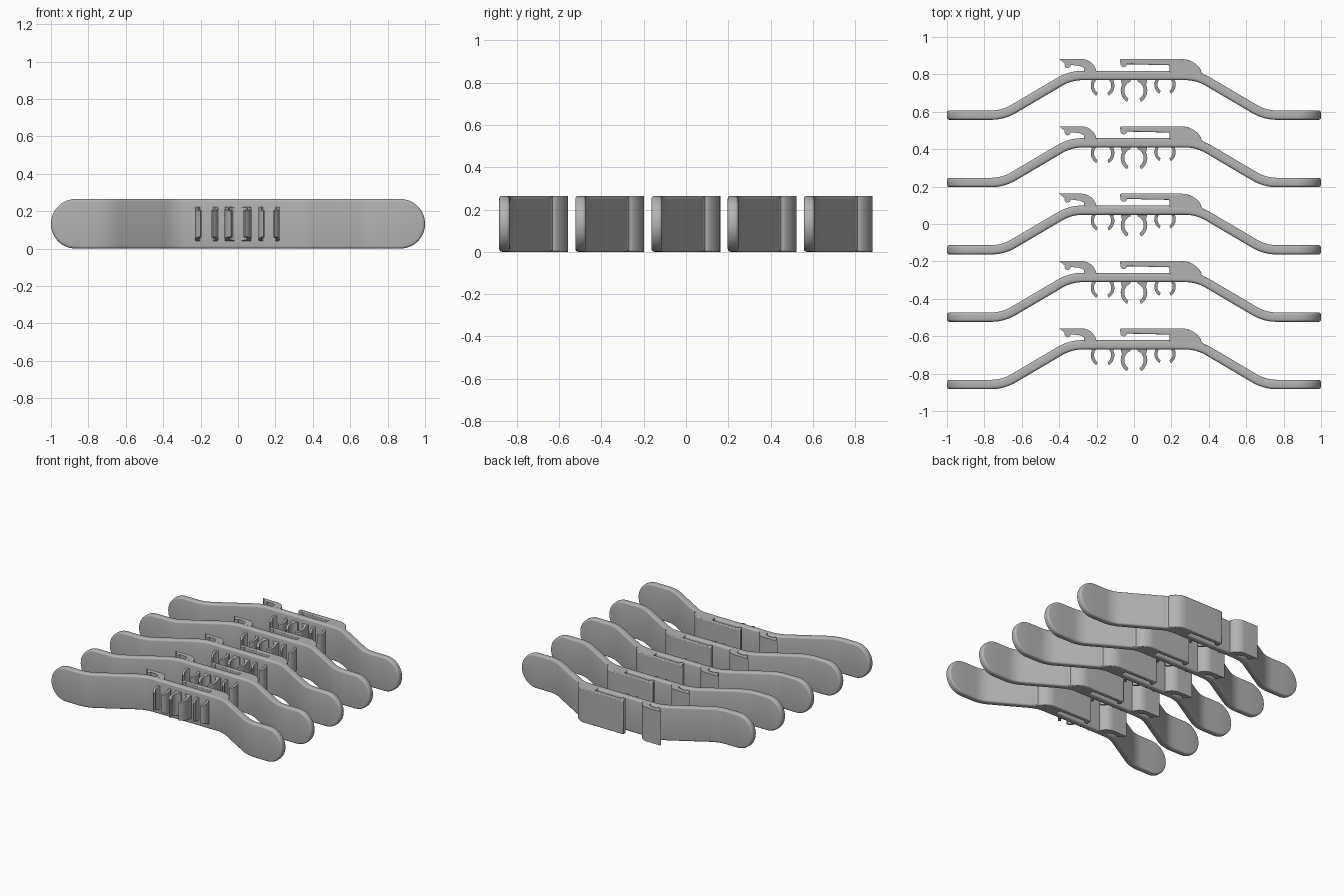
import bpy, bmesh, math
from mathutils import Vector

if "Cube" in bpy.data.objects:
    bpy.data.objects.remove(bpy.data.objects["Cube"])

H = 0.265          # height of every strap
MID = H / 2
PITCH = 0.36       # spacing of the five straps

grey = bpy.data.materials.new("grey plastic")
grey.diffuse_color = (0.45, 0.45, 0.45, 1)
grey.use_nodes = True
grey.node_tree.nodes["Principled BSDF"].inputs["Base Color"].default_value = grey.diffuse_color


def finish(name, bm, bevel=0):
    bmesh.ops.recalc_face_normals(bm, faces=bm.faces)
    me = bpy.data.meshes.new(name)
    bm.to_mesh(me)
    bm.free()
    me.materials.append(grey)
    ob = bpy.data.objects.new(name, me)
    bpy.context.collection.objects.link(ob)
    bpy.ops.object.select_all(action='DESELECT')
    ob.select_set(True)
    bpy.context.view_layer.objects.active = ob
    bpy.ops.object.shade_smooth_by_angle(angle=math.radians(35))
    if bevel:
        m = ob.modifiers.new("soft edge", 'BEVEL')
        m.width, m.segments, m.limit_method = bevel, 2, 'ANGLE'
        m.angle_limit = math.radians(60)
    return ob


def prism(name, pts, half_z, bevel=0):
    """Extrude an xy outline around mid height; half_z depends on y."""
    bm = bmesh.new()
    lo = [bm.verts.new((x, y, MID - half_z(y))) for x, y in pts]
    hi = [bm.verts.new((x, y, MID + half_z(y))) for x, y in pts]
    bm.faces.new(lo)
    bm.faces.new(hi)
    for i in range(len(pts)):
        j = (i + 1) % len(pts)
        bm.faces.new((lo[i], lo[j], hi[j], hi[i]))
    return finish(name, bm, bevel)


def arc(cx, cy, r, a0, a1, n):
    return [(cx + r * math.cos(math.radians(a0 + (a1 - a0) * i / n)),
             cy + r * math.sin(math.radians(a0 + (a1 - a0) * i / n))) for i in range(n + 1)]


# Bent centre line of the strap, with rounded corners
def centre_line():
    corners = [Vector(p) for p in ((-1, -0.135), (-0.70, -0.135), (-0.34, 0.077),
                                   (0.34, 0.077), (0.70, -0.135), (1, -0.135))]
    pts = [corners[0]]
    for a, b, c in zip(corners, corners[1:], corners[2:]):
        p = b + (a - b).normalized() * 0.065
        q = b + (c - b).normalized() * 0.065
        for i in range(9):
            t = i / 8
            pts.append(p * (1 - t) ** 2 + b * 2 * t * (1 - t) + q * t * t)
    return pts + [corners[-1]]


def strap_band():
    path = centre_line()
    R, half, fil = MID, 0.025, 0.014
    # layers through the thickness: (normal offset, inset) with rounded edges
    quarter = [math.radians(a) for a in (0, 22.5, 45, 67.5, 90)]
    layers = [(-half + fil * (1 - math.cos(a)), fil * (1 - math.sin(a))) for a in quarter]
    layers += [(-n, ins) for n, ins in reversed(layers)]
    bm = bmesh.new()
    rings = []
    for n, ins in layers:
        r = R - ins
        st = []
        # left round end, bends, right round end
        for i in range(1, 17):
            a = math.radians(90 * i / 16)
            st.append((-1 + R - r * math.cos(a), path[0].y + n, r * math.sin(a)))
        for i in range(1, len(path) - 1):
            d = (path[i + 1] - path[i]).normalized() + (path[i] - path[i - 1]).normalized()
            d.normalize()
            st.append((path[i].x - d.y * n, path[i].y + d.x * n, r))
        st += [(-x, y, h) for x, y, h in reversed(st[:16])]
        y0 = path[0].y + n
        tip = 1 - ins
        up = [bm.verts.new((x, y, MID + h)) for x, y, h in st]
        dn = [bm.verts.new((x, y, MID - h)) for x, y, h in st]
        left = bm.verts.new((-tip, y0, MID))
        right = bm.verts.new((tip, y0, MID))
        rings.append([left] + up + [right] + dn[::-1])
    for a, b in zip(rings, rings[1:]):
        for i in range(len(a)):
            j = (i + 1) % len(a)
            bm.faces.new((a[i], a[j], b[j], b[i]))
    # broad faces, front and back
    for ring in (rings[0], rings[-1]):
        N = len(ring)
        for i in range(N // 2):
            quad = [ring[i], ring[i + 1], ring[(N - i - 1) % N], ring[(N - i) % N]]
            bm.faces.new(list(dict.fromkeys(quad)))
    return finish("strap_band", bm)


def full(y):
    return MID


def bead(name, x, y, r):
    return prism(name, arc(x, y, r, 0, 337.5, 15), full)


parts = [strap_band()]

# Long spring clip: thin tongue and solid root flowing into the strap
tongue = [(-0.075, 0.165), (-0.075, 0.150), (-0.04, 0.137), (0.19, 0.132), (0.19, 0.085),
          (0.345, 0.072), (0.40, 0.062)]
crest = [(0.36, 0.093)] + arc(0.255, 0.045, 0.12, 30, 90, 8)
parts.append(prism("long_clip", tongue + crest, full, 0.006))
parts.append(bead("long_clip_bead", -0.055, 0.140, 0.018))

# Short hooked clip
short = [(-0.40, 0.165), (-0.365, 0.137), (-0.29, 0.128), (-0.268, 0.118), (-0.265, 0.09),
         (-0.20, 0.09), (-0.203, 0.11)] + arc(-0.28, 0.085, 0.08, 25, 90, 8)
parts.append(prism("short_clip", short, full))
parts.append(bead("short_clip_bead", -0.355, 0.133, 0.016))


# Three pairs of curved gripping fingers on the front
def finger_pair(label, cx, cy, r_out, r_in):
    tip_y = cy - r_out * 0.85

    def half_z(y):
        return 0.068 + 0.024 * max(0, min(1, (y - tip_y) / (0.055 - tip_y)))
    outline = arc(0, cy, r_out, -58, 25, 10)
    outline += [(r_out, 0.058), (r_in * 0.34, 0.058)]
    top = math.degrees(math.asin(min(0.94, (0.052 - cy) / r_in)))
    outline += arc(0, cy, r_in, top, -55, 12)
    for side, s in (("left", -1), ("right", 1)):
        parts.append(prism(f"{label}_finger_{side}", [(cx + s * x, y) for x, y in outline], half_z))


finger_pair("medium", -0.168, 0.022, 0.063, 0.046)
finger_pair("large", 0.0, -0.004, 0.071, 0.052)
finger_pair("small", 0.166, 0.028, 0.057, 0.041)

# Five identical straps in a row
for k in range(-2, 3):
    for ob in parts:
        inst = ob
        if k != 0:
            inst = ob.copy()
            inst.name = f"{ob.name}_{k + 3}"
            bpy.context.collection.objects.link(inst)
        inst.location.y = k * PITCH - 0.003
